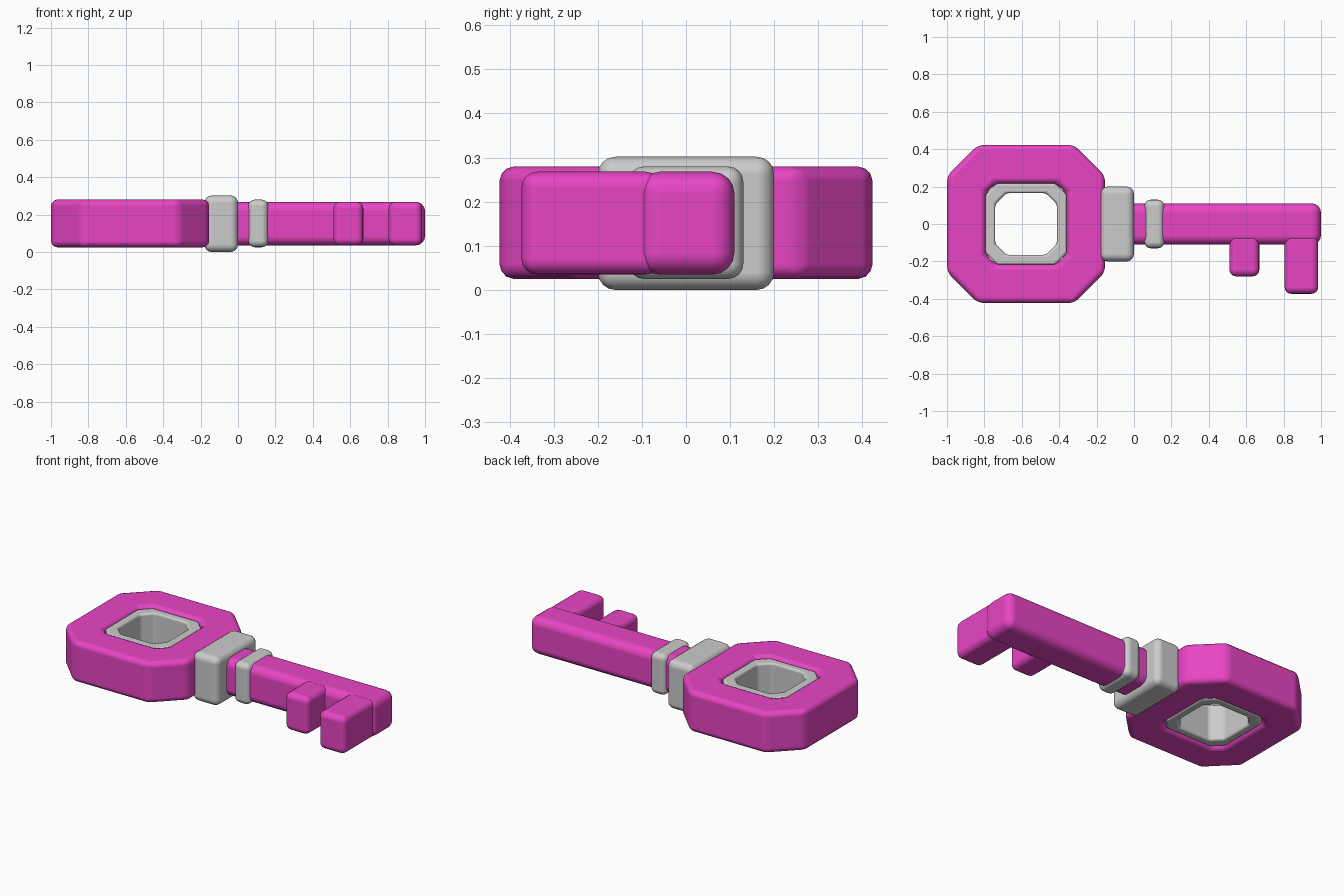
import bpy, bmesh, math

if "Cube" in bpy.data.objects:
    bpy.data.objects.remove(bpy.data.objects["Cube"])


def material(name, color):
    m = bpy.data.materials.new(name)
    m.diffuse_color = color
    m.use_nodes = True
    m.node_tree.nodes["Principled BSDF"].inputs["Base Color"].default_value = m.diffuse_color
    return m


PINK = material("pink", (0.80, 0.06, 0.55, 1))


def finish(name, bm, bevel, segments, mat):
    bmesh.ops.recalc_face_normals(bm, faces=bm.faces)
    me = bpy.data.meshes.new(name)
    bm.to_mesh(me)
    bm.free()
    ob = bpy.data.objects.new(name, me)
    bpy.context.collection.objects.link(ob)
    if mat:
        me.materials.append(mat)
    for p in me.polygons:
        p.use_smooth = True
    b = ob.modifiers.new("rounding", 'BEVEL')
    b.width = bevel
    b.segments = segments
    b.limit_method = 'ANGLE'
    b.angle_limit = math.radians(30)
    b.harden_normals = True
    return ob


def rounded_box(name, x, y, z, bevel, mat=None, segments=4):
    bm = bmesh.new()
    bmesh.ops.create_cube(bm, size=1)
    for v in bm.verts:
        v.co = [(r[0] + r[1]) / 2 + c * (r[1] - r[0]) for c, r in zip(v.co, (x, y, z))]
    return finish(name, bm, bevel, segments, mat)


def octagon(half, cut):
    pts = []
    for k in range(4):
        c, s = (1, 0, -1, 0)[k], (0, 1, 0, -1)[k]
        for px, py in ((half, half - cut), (half - cut, half)):
            pts.append((px * c - py * s, px * s + py * c))
    return pts


def octagon_ring(name, cx, outer, inner, z0, z1, bevel, mat=None, segments=3):
    bm = bmesh.new()
    loops = [[bm.verts.new((cx + px, py, z)) for px, py in octagon(*size)]
             for size, z in ((outer, z0), (outer, z1), (inner, z1), (inner, z0))]
    for i in range(4):
        a, b = loops[i], loops[(i + 1) % 4]
        for j in range(8):
            k = (j + 1) % 8
            bm.faces.new((a[j], a[k], b[k], b[j]))
    return finish(name, bm, bevel, segments, mat)


# Handle and the grey liner of its hole
octagon_ring("bow", -0.577, (0.423, 0.165), (0.215, 0.05), 0.025, 0.28, 0.033, PINK)
octagon_ring("hole_liner", -0.577, (0.217, 0.06), (0.165, 0.06), 0.037, 0.268, 0.014)

# Collars
rounded_box("large_collar", (-0.18, 0.0), (-0.2, 0.2), (0.0, 0.302), 0.04)
rounded_box("small_collar", (0.055, 0.162), (-0.13, 0.13), (0.025, 0.28), 0.035)

# Shaft and teeth
rounded_box("shaft", (-0.1, 1.0), (-0.11, 0.11), (0.035, 0.268), 0.05, PINK)
for name, x, y in (("short_tooth", (0.51, 0.67), -0.28), ("long_tooth", (0.805, 0.985), -0.373)):
    rounded_box(name, x, (y, -0.055), (0.035, 0.268), 0.036, PINK)
